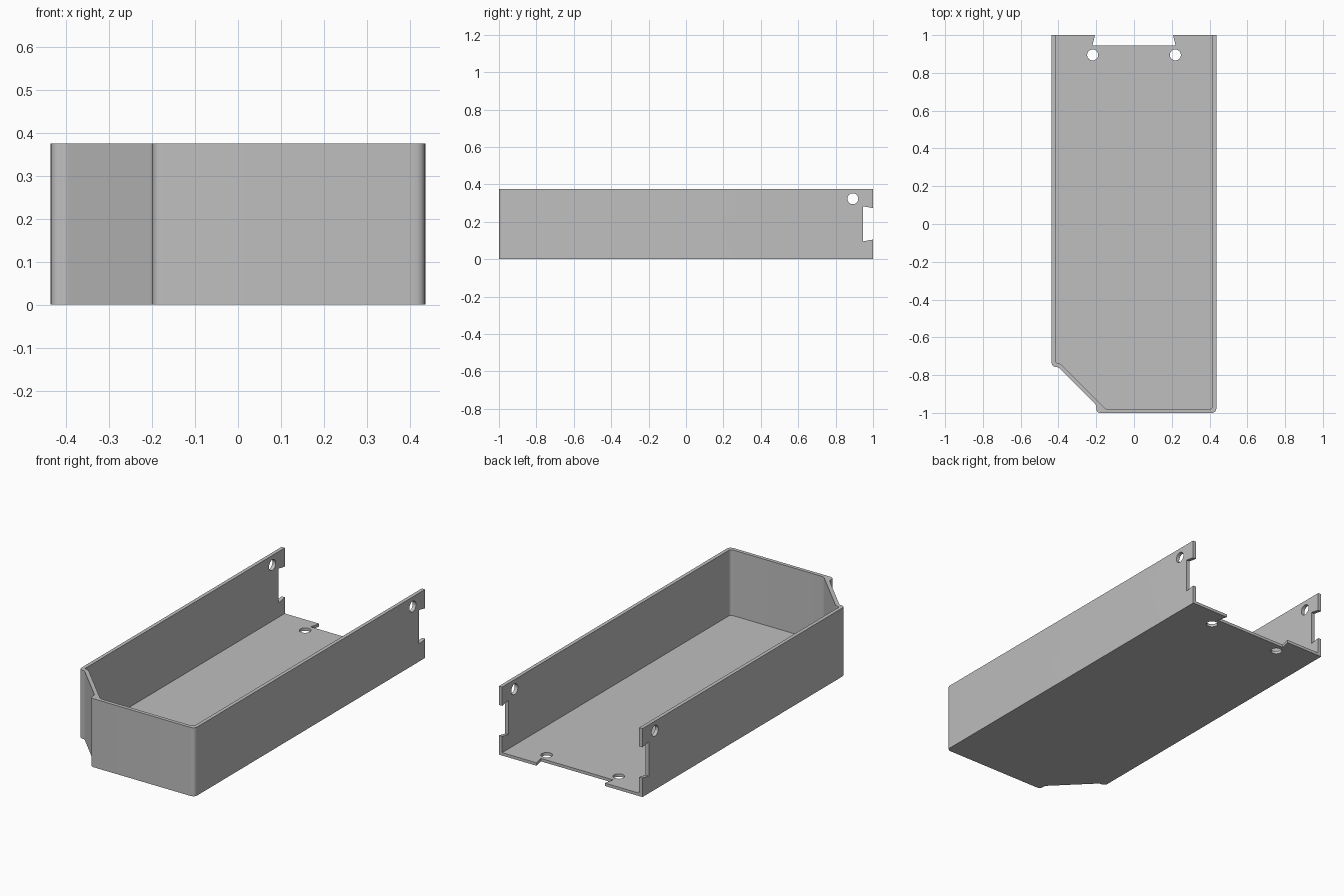
import bpy
import bmesh
import math
from mathutils import Matrix, Vector

if "Cube" in bpy.data.objects:
    bpy.data.objects.remove(bpy.data.objects["Cube"], do_unlink=True)

HEIGHT, FLOOR, HALF_WIDTH = 0.376, 0.016, 0.436
HOLE_RADIUS = 0.029

grey = bpy.data.materials.new("plain grey")
grey.use_nodes = True
grey.diffuse_color = (0.52, 0.52, 0.52, 1)
grey.node_tree.nodes["Principled BSDF"].inputs["Base Color"].default_value = grey.diffuse_color


def prism(name, points, low, high, frame=Matrix()):
    """Extrude a flat outline from low to high, then place it with frame."""
    bm = bmesh.new()
    face = bm.faces.new([bm.verts.new((x, y, low)) for x, y in points])
    top = bmesh.ops.extrude_face_region(bm, geom=[face])["geom"]
    moved = [v for v in top if isinstance(v, bmesh.types.BMVert)]
    bmesh.ops.translate(bm, verts=moved, vec=(0, 0, high - low))
    bmesh.ops.transform(bm, matrix=frame, verts=bm.verts)
    bmesh.ops.recalc_face_normals(bm, faces=bm.faces)
    mesh = bpy.data.meshes.new(name)
    bm.to_mesh(mesh)
    bm.free()
    mesh.materials.append(grey)
    obj = bpy.data.objects.new(name, mesh)
    bpy.context.collection.objects.link(obj)
    return obj


def rounded(corners, steps=6):
    """Outline from (x, y, setback) corners, each blended with a curve."""
    points = []
    for i, (x, y, setback) in enumerate(corners):
        here = Vector((x, y))
        if not setback:
            points.append(here)
            continue
        before = Vector(corners[i - 1][:2])
        after = Vector(corners[(i + 1) % len(corners)][:2])
        a = here + (before - here).normalized() * setback
        b = here + (after - here).normalized() * setback
        for k in range(steps + 1):
            t = k / steps
            points.append(a * (1 - t) ** 2 + here * 2 * t * (1 - t) + b * t * t)
    return points


def circle(x, y, r, count=32):
    return [(x + r * math.cos(2 * math.pi * k / count),
             y + r * math.sin(2 * math.pi * k / count)) for k in range(count)]


def cut(target, cutter):
    cutter.hide_render = True
    mod = target.modifiers.new("cut", "BOOLEAN")
    mod.operation = "DIFFERENCE"
    mod.solver = "EXACT"
    mod.object = cutter
    bpy.context.view_layer.objects.active = target
    bpy.ops.object.modifier_apply(modifier=mod.name)
    bpy.data.objects.remove(cutter, do_unlink=True)


# Open tray with one stepped diagonal front corner
outer = rounded([(-HALF_WIDTH, 1, 0), (-HALF_WIDTH, -0.757, 0.025),
                 (-0.402, -0.757, 0.012), (-0.199, -0.96, 0.01),
                 (-0.199, -1, 0.024), (HALF_WIDTH, -1, 0.027), (HALF_WIDTH, 1, 0)])
tray = prism("tray", outer, 0, HEIGHT)

# Hollow, open at the top and back
inner = rounded([(-0.416, 1.1, 0), (-0.416, -0.735, 0.012), (-0.393, -0.737, 0.008),
                 (-0.165, -0.965, 0.012), (-0.15, -0.98, 0.012),
                 (0.416, -0.98, 0.022), (0.416, 1.1, 0)])
cut(tray, prism("hollow_cutter", inner, FLOOR, HEIGHT + 0.1))


def notch(centre, inner_half, outer_half):
    """Dovetail outline opening towards the back edge."""
    spread = (inner_half - outer_half) / 0.055 * 0.1
    return [(centre - inner_half, 0.945), (centre + inner_half, 0.945),
            (centre + inner_half - spread, 1.045), (centre - inner_half + spread, 1.045)]


# Floor notch and screw holes
cut(tray, prism("floor_notch_cutter", notch(0, 0.22, 0.207), -0.1, 0.06))
for x in (-0.219, 0.219):
    cut(tray, prism("floor_hole_cutter", circle(x, 0.895, HOLE_RADIUS), -0.1, 0.06))

# Wall notches and screw holes, cut across both walls (outline x becomes z)
sideways = Matrix(((0, 0, 1, 0), (0, 1, 0, 0), (1, 0, 0, 0), (0, 0, 0, 1)))
cut(tray, prism("wall_notch_cutter", notch(0.189, 0.094, 0.084), -0.6, 0.6, sideways))
cut(tray, prism("wall_hole_cutter", circle(0.323, 0.892, HOLE_RADIUS), -0.6, 0.6, sideways))

# Smooth corners, crisp edges
bpy.ops.object.select_all(action="DESELECT")
tray.select_set(True)
bpy.context.view_layer.objects.active = tray
bpy.ops.object.shade_smooth_by_angle(angle=math.radians(30))
